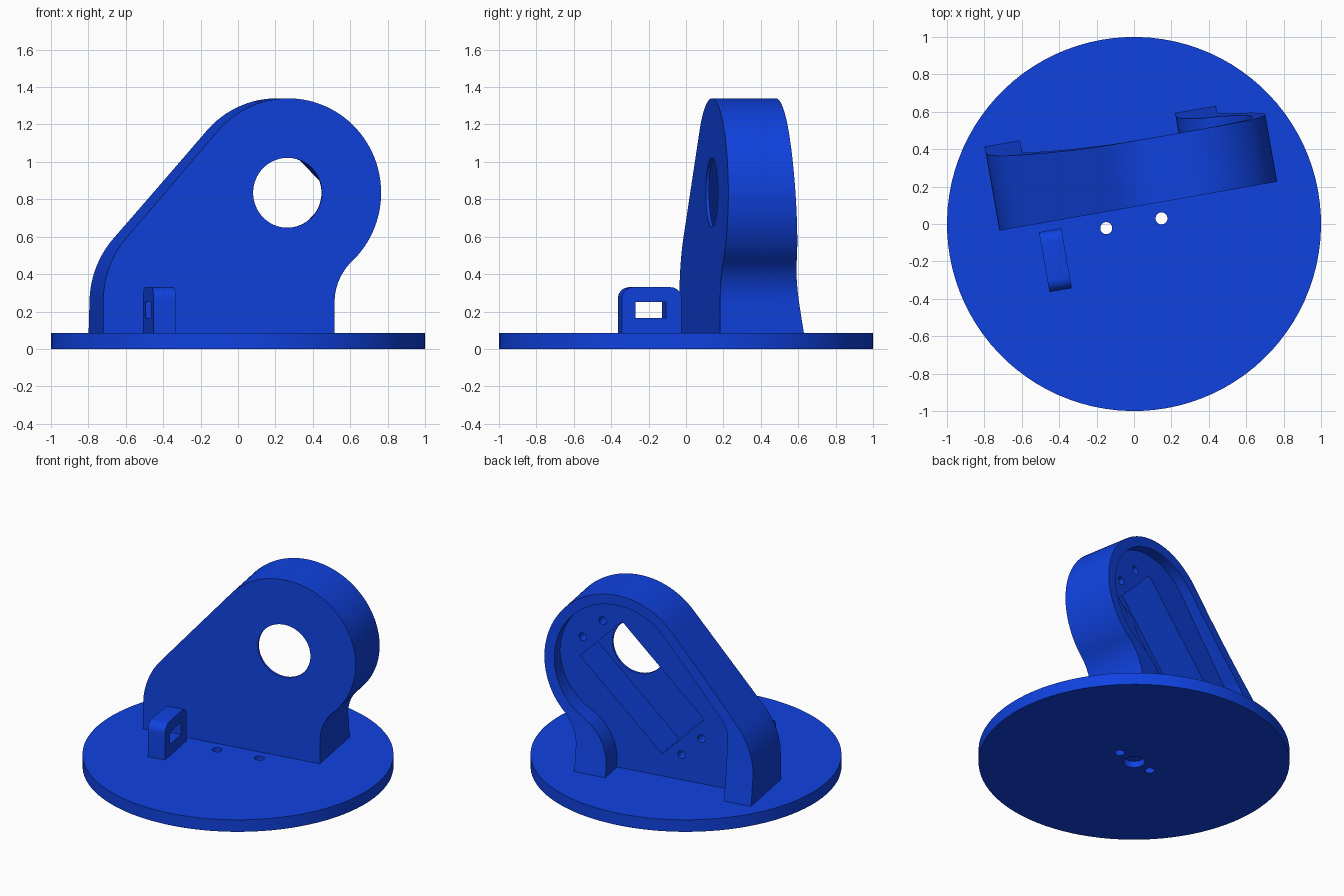
import bpy, bmesh, math
from mathutils import Vector

if "Cube" in bpy.data.objects:
    bpy.data.objects.remove(bpy.data.objects["Cube"])

TURN = math.radians(10)      # the bracket and lug are turned on the disc
BASE = 0.085                 # disc thickness
FRONT, FLOOR = 0.09, 0.365   # front face and recess floor of the bracket
HEAD = (0.288, 0.835)        # centre of the round head

blue = bpy.data.materials.new("blue_plastic")
blue.diffuse_color = (0.005, 0.055, 0.75, 1)
blue.use_nodes = True
blue.node_tree.nodes["Principled BSDF"].inputs["Base Color"].default_value = blue.diffuse_color


def finish(name, bm, turn=TURN):
    bmesh.ops.recalc_face_normals(bm, faces=bm.faces)
    me = bpy.data.meshes.new(name)
    bm.to_mesh(me)
    bm.free()
    me.materials.append(blue)
    ob = bpy.data.objects.new(name, me)
    ob.rotation_euler.z = turn
    bpy.context.collection.objects.link(ob)
    return ob


def extrude(name, pts, a, b, axis):
    """Prism from a 2D outline, running from a to b along the given axis."""
    place = {'x': lambda p, d: (d, p[0], p[1]),
             'y': lambda p, d: (p[0], d, p[1]),
             'z': lambda p, d: (p[0], p[1], d)}[axis]
    bm = bmesh.new()
    lo = [bm.verts.new(place(p, a)) for p in pts]
    hi = [bm.verts.new(place(p, b)) for p in pts]
    bm.faces.new(lo)
    bm.faces.new(hi)
    n = len(pts)
    for i in range(n):
        j = (i + 1) % n
        bm.faces.new((lo[i], lo[j], hi[j], hi[i]))
    return finish(name, bm)


def arc(c, r, a0, a1, n=24):
    return [(c[0] + r * math.cos(math.radians(a0 + (a1 - a0) * i / n)),
             c[1] + r * math.sin(math.radians(a0 + (a1 - a0) * i / n))) for i in range(n + 1)]


def circle(c, r, n=32):
    return arc(c, r, 0, 360, n)[:-1]


def resample(pts, n):
    """Evenly spaced points along an open path."""
    pts = [Vector(p) for p in pts]
    seg = [(q - p).length for p, q in zip(pts, pts[1:])]
    out, i, run = [], 0, 0.0
    for k in range(n):
        d = sum(seg) * k / (n - 1)
        while i < len(seg) - 1 and run + seg[i] < d:
            run += seg[i]
            i += 1
        out.append(tuple(pts[i].lerp(pts[i + 1], min(1, (d - run) / seg[i]))))
    return out


def select(ob):
    bpy.ops.object.select_all(action='DESELECT')
    ob.select_set(True)
    bpy.context.view_layer.objects.active = ob


def cut(ob, *cutters):
    select(ob)
    for c in cutters:
        m = ob.modifiers.new("cut", 'BOOLEAN')
        m.operation, m.solver, m.object = 'DIFFERENCE', 'EXACT', c
        bpy.ops.object.modifier_apply(modifier=m.name)
        bpy.data.objects.remove(c)


def smooth(ob):
    select(ob)
    bpy.ops.object.shade_smooth_by_angle(angle=math.radians(30))


# Disc with two through holes and a blind centre hole underneath
disc = extrude("base_disc", circle((0, 0), 1, 96), 0, BASE, 'z')
cut(disc,
    extrude("cutter", circle((-0.15, 0.004), 0.032), -0.1, 0.2, 'z'),
    extrude("cutter", circle((0.15, 0.004), 0.032), -0.1, 0.2, 'z'),
    extrude("cutter", circle((0, 0), 0.07), -0.1, 0.045, 'z'))
smooth(disc)

# Bracket outlines, from the right foot over the head to the left foot
outer = resample([(0.54, 0.08)] + arc((0.846, 0.248), 0.306, 180, 133.5)
                 + arc(HEAD, 0.505, -46.5, 139, 60)
                 + arc((-0.21, 0.261), 0.505, 139, 180) + [(-0.715, 0.08)], 110)
inner = resample([(0.319, 0.08)] + arc((0.667, 0.15), 0.348, 180, 119)
                 + arc(HEAD, 0.435, -61, 139, 60)
                 + arc((-0.323, 0.489), 0.2, 139, 180) + [(-0.523, 0.08)], 110)

# Thick bracket plate with round window, slanted pocket and screw holes
plate = extrude("bracket_plate", outer, FRONT, FLOOR, 'y')


def slanted(a, b):
    """Point in the pocket's own 45 degree frame."""
    s = math.sqrt(0.5)
    return (0.141 + s * (a - b), 0.683 + s * (a + b))


pocket = [slanted(a, b) for a, b in
          ((-0.412, -0.212), (0.412, -0.212), (0.412, 0.212), (-0.412, 0.212))]
screws = [extrude("cutter", circle(slanted(a, b), 0.027, 20), 0.25, 0.5, 'y')
          for a in (-0.495, 0.495) for b in (-0.1, 0.1)]
cut(plate,
    extrude("cutter", pocket, FRONT + 0.018, 0.6, 'y'),
    extrude("cutter", circle((0.285, 0.835), 0.187, 64), -0.1, 0.3, 'y'),
    *screws)
smooth(plate)


# Raised rim whose back edge flares out towards the feet
def rim_back(z):
    return 0.437 + 0.108 * (1 - (z - BASE) / 1.255) ** 2


bm = bmesh.new()
rows = []
for o, i in zip(outer, inner):
    rows.append([bm.verts.new(p) for p in (
        (o[0], FLOOR, o[1]), (o[0], rim_back(o[1]), o[1]),
        (i[0], rim_back(i[1]), i[1]), (i[0], FLOOR, i[1]))])
for r, s in zip(rows, rows[1:]):
    for k in range(4):
        j = (k + 1) % 4
        bm.faces.new((r[k], r[j], s[j], s[k]))
bm.faces.new(rows[0])
bm.faces.new(rows[-1])
smooth(finish("bracket_rim", bm))

# Small lug with a rectangular slot in front of the bracket
lug_outline = ([(0.045, 0.08)] + arc((-0.015, 0.27), 0.06, 0, 90, 8)
               + arc((-0.22, 0.27), 0.06, 90, 180, 8) + [(-0.28, 0.08)])
lug = extrude("cable_lug", lug_outline, -0.508, -0.387, 'x')
slot = [(-0.206, 0.165), (-0.04, 0.165), (-0.04, 0.25), (-0.206, 0.25)]
cut(lug, extrude("cutter", slot, -0.7, -0.2, 'x'))
smooth(lug)
